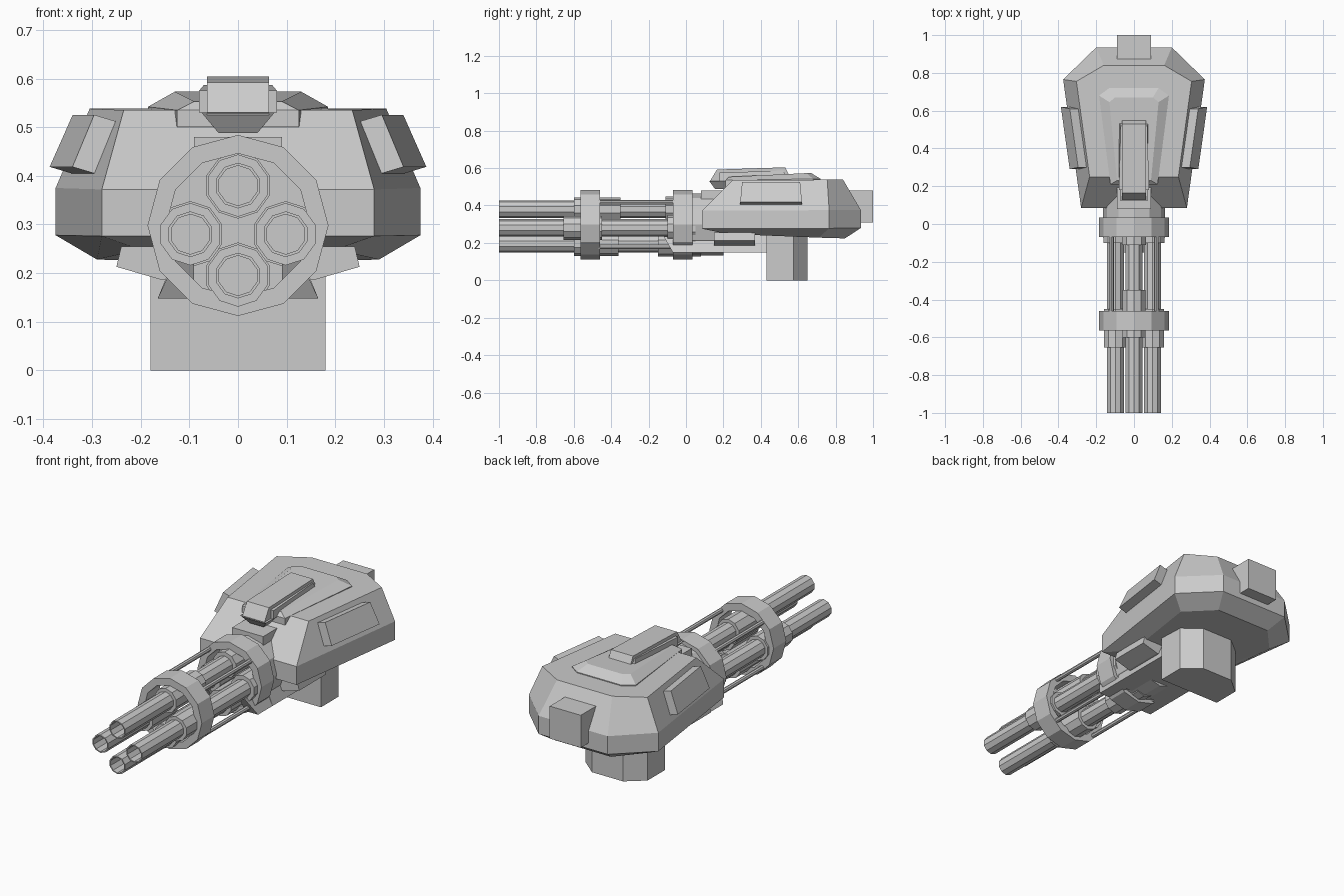
import bpy, bmesh, math

if "Cube" in bpy.data.objects:
    bpy.data.objects.remove(bpy.data.objects["Cube"])


def loft(name, loops, closed=False):
    """Skin matching loops of points; cap both ends, or join last to first if closed."""
    bm = bmesh.new()
    rows = [[bm.verts.new(p) for p in loop] for loop in loops]
    n = len(rows[0])
    pairs = list(zip(rows, rows[1:]))
    if closed:
        pairs.append((rows[-1], rows[0]))
    else:
        bm.faces.new(rows[0])
        bm.faces.new(rows[-1])
    for a, b in pairs:
        for i in range(n):
            j = (i + 1) % n
            bm.faces.new((a[i], a[j], b[j], b[i]))
    bmesh.ops.recalc_face_normals(bm, faces=bm.faces[:])
    me = bpy.data.meshes.new(name)
    bm.to_mesh(me)
    bm.free()
    ob = bpy.data.objects.new(name, me)
    bpy.context.collection.objects.link(ob)
    return ob


def box(name, x, y, z):
    return loft(name, [[(x[0], y[0], k), (x[1], y[0], k), (x[1], y[1], k), (x[0], y[1], k)] for k in z])


def circle(x, y, z, r, n):
    return [(x + r * math.sin(2 * math.pi * i / n), y, z + r * math.cos(2 * math.pi * i / n))
            for i in range(n)]


def tube(name, x, z, y0, y1, ro, ri, n=10):
    """Hollow tube along y."""
    return loft(name, [circle(x, y0, z, ro, n), circle(x, y1, z, ro, n),
                       circle(x, y1, z, ri, n), circle(x, y0, z, ri, n)], True)


def rod(name, x, z, y0, y1, r, n=8):
    return loft(name, [circle(x, y, z, r, n) for y in (y0, y1)])


def mirrored(half):
    """Half outline (x > 0) to full symmetric loop."""
    return half + [(-x, y, z) for x, y, z in reversed(half)]


# Armoured hull: underside, lower rim, upper rim, roof
loft("hull", [mirrored(h) for h in (
    [(0.20, 0.22, 0.248), (0.29, 0.71, 0.228), (0.16, 0.85, 0.224)],
    [(0.28, 0.085, 0.276), (0.375, 0.765, 0.278), (0.20, 0.935, 0.28)],
    [(0.28, 0.085, 0.372), (0.375, 0.765, 0.375), (0.20, 0.935, 0.375)],
    [(0.235, 0.25, 0.535), (0.305, 0.755, 0.538), (0.16, 0.84, 0.538)])])

# Raised roof panel
loft("roof_panel", [mirrored(h) for h in (
    [(0.125, 0.21, 0.50), (0.185, 0.68, 0.53), (0.13, 0.72, 0.53)],
    [(0.125, 0.21, 0.535), (0.185, 0.68, 0.542), (0.13, 0.72, 0.542)],
    [(0.09, 0.23, 0.553), (0.13, 0.645, 0.573), (0.10, 0.67, 0.573)])])

# Sight on the roof: wide base, then the slim head with undercut nose
loft("sight_base", [mirrored(h) for h in (
    [(0.08, 0.18, 0.53), (0.08, 0.54, 0.55)],
    [(0.08, 0.18, 0.575), (0.07, 0.52, 0.587)])])
sight = [(0.125, 0.525), (0.165, 0.592), (0.53, 0.604), (0.55, 0.565), (0.24, 0.53)]
loft("sight_head", [[(x, y, z) for y, z in sight] for x in (-0.064, 0.064)])
loft("sight_chin", [mirrored(h) for h in (
    [(0.04, 0.155, 0.488), (0.04, 0.28, 0.488)],
    [(0.075, 0.125, 0.53), (0.075, 0.28, 0.53)])])

# Rear box, front box above the guns
box("rear_box", (-0.09, 0.09), (0.86, 1.0), (0.31, 0.48))
box("front_box", (-0.09, 0.09), (0.08, 0.26), (0.30, 0.48))

# Pedestal with chamfered back
loft("pedestal", [mirrored([(0.18, 0.43, z), (0.18, 0.575, z), (0.09, 0.65, z)]) for z in (0, 0.26)])

# Cradle under the guns
loft("cradle", [[(-0.165, y, 0.148), (0.165, y, 0.148), (0.12, y, 0.26), (-0.12, y, 0.26)]
                for y in (0.05, 0.44)])

for s, side in ((1, "right"), (-1, "left")):
    # Slanted armour plate lying on the hull flank
    def flank(y, z, off):
        return (s * (0.375 + 0.142 * (y - 0.76) - 0.43 * (z - 0.375) + off), y, z + off * 0.3)
    loft(side + "_side_plate", [[flank(0.29, 0.405, o), flank(0.62, 0.405, o),
                                 flank(0.61, 0.512, o), flank(0.30, 0.512, o)] for o in (-0.02, 0.045)])
    # Cradle arm with sloping tip
    loft(side + "_cradle_arm", [[(s * 0.165, y0, 0.148), (s * 0.09, y0, 0.148),
                                 (s * 0.09, y1, 0.235), (s * 0.125, y1, 0.235)]
                                for y0, y1 in ((-0.07, -0.12), (0.06, 0.06))])
    # Wing under the hull
    wing = [(0.12, 0.187), (0.16, 0.187), (0.25, 0.213), (0.24, 0.255), (0.12, 0.255)]
    loft(side + "_under_wing", [[(s * x, y, z) for x, z in wing] for y in (0.15, 0.37)])

# Gun bundle: clamp rings, tie rods and core
CZ = 0.298
tube("front_ring", 0, CZ, -0.565, -0.46, 0.186, 0.148, 12)
tube("rear_ring", 0, CZ, -0.07, 0.035, 0.186, 0.148, 12)
rod("gun_core", 0, CZ, 0.03, 0.2, 0.165, 12)
for i in range(4):
    a = math.radians(45 + 90 * i)
    rod("tie_rod", 0.168 * math.sin(a), CZ + 0.168 * math.cos(a), -0.47, -0.06, 0.012)

# Barrels: position, front sleeve span, rear sleeve span
for name, x, z, front, rear in (
        ("top", 0, 0.38, (-0.60, -0.35), (-0.11, 0.10)),
        ("bottom", 0, 0.195, (-0.60, -0.36), (-0.15, 0.08)),
        ("left", -0.098, 0.28, (-0.655, -0.45), (-0.10, 0.05)),
        ("right", 0.098, 0.28, (-0.655, -0.45), (-0.10, 0.05))):
    tube(name + "_barrel", x, z, -1.0, 0.06, 0.047, 0.041)
    tube(name + "_front_sleeve", x, z, *front, 0.064, 0.046)
    tube(name + "_rear_sleeve", x, z, *rear, 0.068, 0.046)
